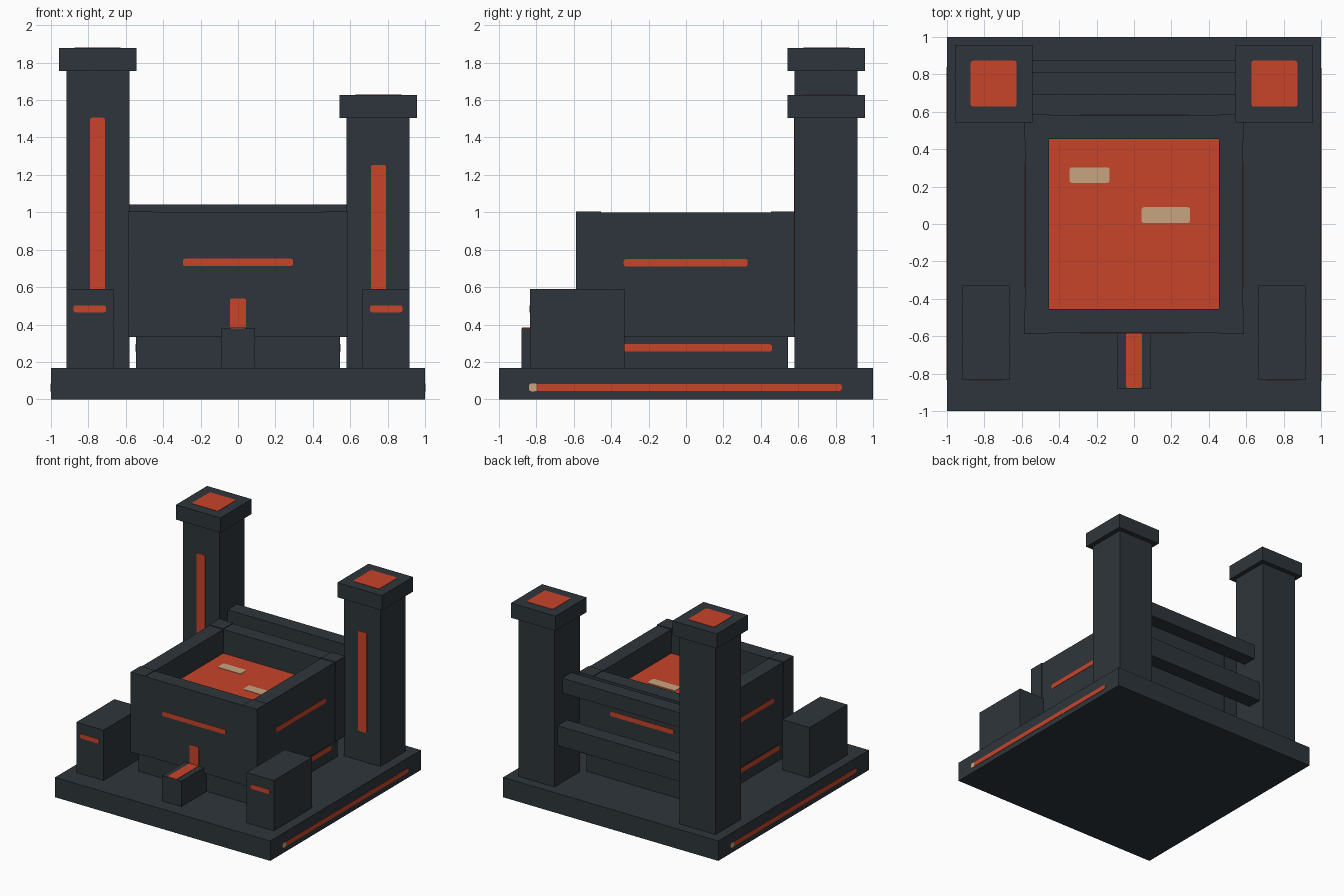
import bpy
import bmesh
from mathutils import Vector

if "Cube" in bpy.data.objects:
    bpy.data.objects.remove(bpy.data.objects["Cube"], do_unlink=True)


def make_material(name, rgb):
    mat = bpy.data.materials.new(name)
    mat.use_nodes = True
    color = (*rgb, 1.0)
    mat.diffuse_color = color
    mat.node_tree.nodes["Principled BSDF"].inputs["Base Color"].default_value = color
    return mat


IRON = make_material("dark iron", (0.027, 0.036, 0.043))
GLOW = make_material("molten orange", (0.578, 0.058, 0.023))
PALE = make_material("pale ember", (0.578, 0.376, 0.216))

THIN = 0.006


def box(name, x, y, z, mat=IRON, round_axis=None):
    """Box from its x, y and z ranges; round_axis rounds the corners seen along that axis."""
    lo, hi = (Vector(c) for c in zip(x, y, z))
    bm = bmesh.new()
    bmesh.ops.create_cube(bm, size=1)
    for v in bm.verts:
        v.co = Vector(c * s for c, s in zip(v.co, hi - lo)) + (lo + hi) / 2
    if round_axis is not None:
        edges = [e for e in bm.edges
                 if abs((e.verts[0].co - e.verts[1].co).normalized()[round_axis]) > 0.9]
        bmesh.ops.bevel(bm, geom=edges, offset=0.012, segments=2, profile=0.5, affect='EDGES')
    bmesh.ops.recalc_face_normals(bm, faces=bm.faces)
    mesh = bpy.data.meshes.new(name)
    bm.to_mesh(mesh)
    bm.free()
    mesh.materials.append(mat)
    obj = bpy.data.objects.new(name, mesh)
    bpy.context.collection.objects.link(obj)
    return obj


def plate(name, axis, at, side, u, v, mat=GLOW):
    """Thin rounded plate on a face at a given position, facing side (+1 or -1)."""
    ranges = [u, v]
    ranges.insert(axis, sorted((at - side * THIN, at + side * THIN / 2)))
    return box(name, *ranges, mat, axis)


def span(side, a, b):
    return sorted((side * a, side * b))


# Base slab and plinth under the vat
BASE = 0.167
box("base_slab", (-1, 1), (-1, 1), (0, BASE))
box("vat_plinth", (-0.545, 0.545), (-0.545, 0.545), (BASE, 0.34))

# Vat: floor of melt, four walls and four corner blocks
INNER, WALL, CORNER = 0.455, 0.582, 0.587
box("molten_pool", (-0.46, 0.46), (-0.46, 0.46), (0.36, 0.80), GLOW)
box("vat_floor", (-0.46, 0.46), (-0.46, 0.46), (0.335, 0.36))
for s, fb, lr in ((-1, "front", "right"), (1, "back", "left")):
    wall = span(s, INNER, WALL)
    box(f"vat_wall_{fb}", (-INNER, INNER), wall, (0.335, 1.0))
    box(f"vat_wall_{lr}", wall, (-INNER, INNER), (0.335, 1.0))
    for t, side in ((-1, "right"), (1, "left")):
        box(f"vat_corner_{fb}_{side}", span(t, INNER, CORNER), span(s, INNER, CORNER), (0.333, 1.005))
    # Glowing slots around the vat and plinth
    plate(f"vat_slot_{fb}", 1, s * WALL, s, (-0.295, 0.295), (0.713, 0.752))
    plate(f"vat_slot_{lr}", 0, s * WALL, s, (-0.333, 0.33), (0.71, 0.75))
    plate(f"plinth_slot_{lr}", 0, s * 0.545, s, (-0.46, 0.46), (0.255, 0.295))

# Pale crust floating on the melt
plate("crust_back", 2, 0.80, 1, (-0.345, -0.13), (0.22, 0.303), PALE)
plate("crust_front", 2, 0.80, 1, (0.04, 0.30), (0.005, 0.09), PALE)

# Pouring spout at the front
box("spout", (-0.09, 0.09), (-0.88, -0.54), (BASE, 0.38))
plate("spout_stream", 2, 0.38, 1, (-0.043, 0.043), (-0.878, -0.58))
plate("tap_opening", 1, -WALL, -1, (-0.043, 0.043), (0.375, 0.54))

# Chimney towers, front pedestals and base strips on both sides
for s, side, top in ((-1, "right", 1.755), (1, "left", 1.503)):
    box(f"tower_{side}", span(s, 0.58, 0.917), (0.58, 0.917), (BASE, top))
    box(f"tower_cap_{side}", span(s, 0.543, 0.957), (0.543, 0.957), (top, top + 0.124))
    plate(f"tower_vent_{side}", 2, top + 0.124, 1, span(s, 0.627, 0.873), (0.627, 0.873))
    plate(f"tower_slot_{side}", 1, 0.58, -1, span(s, 0.71, 0.792), (0.415, top - 0.249))
    box(f"pedestal_{side}", span(s, 0.665, 0.917), (-0.835, -0.33), (BASE, 0.59))
    plate(f"pedestal_slot_{side}", 1, -0.835, -1, span(s, 0.705, 0.88), (0.465, 0.503))
    plate(f"base_strip_{side}", 0, s, s, span(s, -0.80, 0.833), (0.045, 0.083))
    plate(f"base_strip_tip_{side}", 0, s, s, span(s, -0.84, -0.795), (0.043, 0.085), PALE)

# Cross beams between the towers
box("upper_beam", (-0.585, 0.585), (0.69, 0.814), (0.917, 1.042))
box("lower_beam", (-0.585, 0.585), (0.75, 0.877), (0.5, 0.667))
